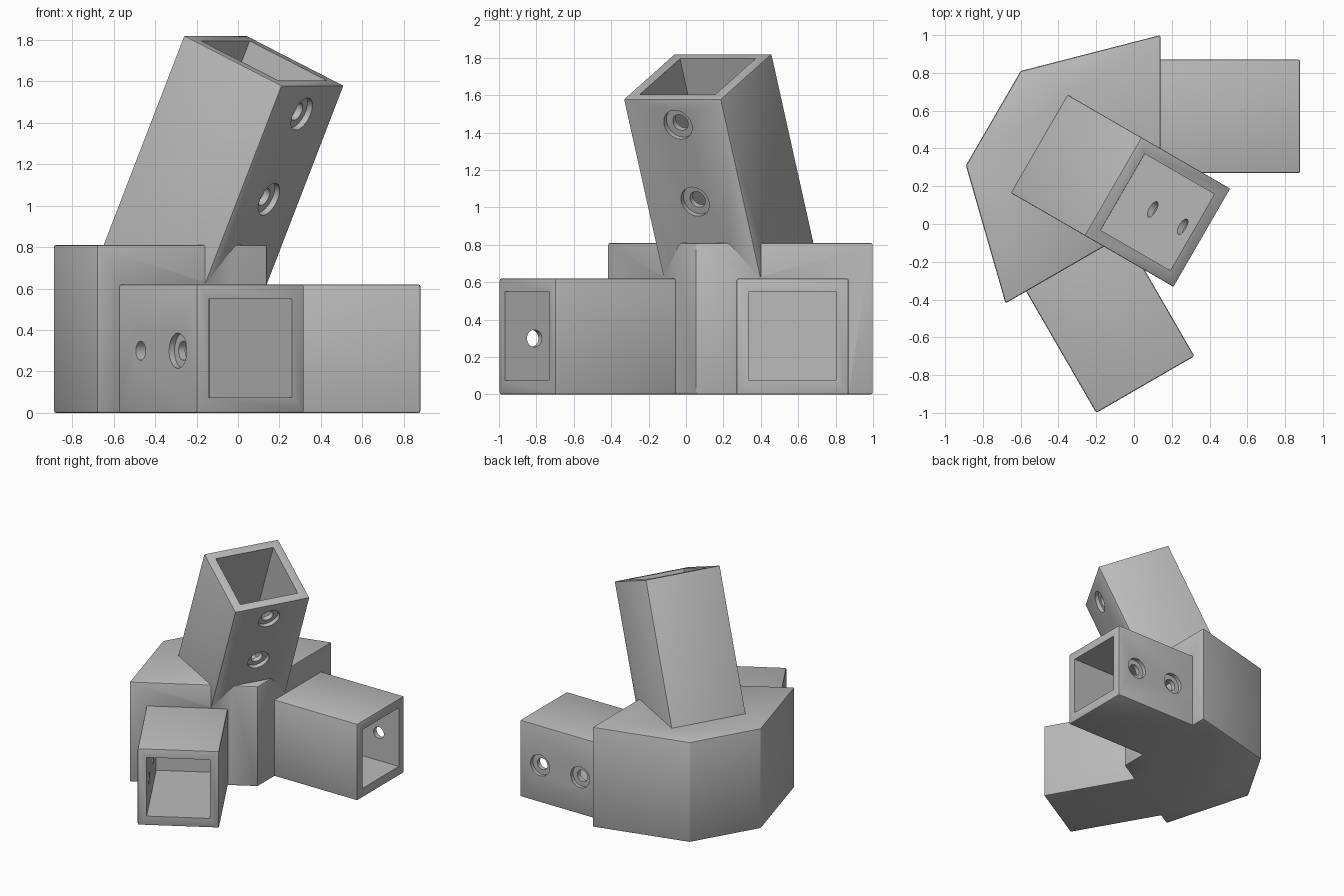
import bpy, bmesh
from math import radians, pi
from mathutils import Matrix, Vector

cube = bpy.data.objects.get("Cube")
if cube:
    bpy.data.objects.remove(cube, do_unlink=True)

grey = bpy.data.materials.new("matte_grey")
grey.use_nodes = True
grey.diffuse_color = (0.5, 0.5, 0.5, 1)
grey.node_tree.nodes["Principled BSDF"].inputs["Base Color"].default_value = (0.5, 0.5, 0.5, 1)

UP = Vector((0, 0, 1))


def make(name, bm, frame, bevel=0):
    """Turn a bmesh into an object, with optional rounded edges."""
    if bevel:
        bmesh.ops.bevel(bm, geom=bm.edges[:], offset=bevel, segments=2,
                        profile=0.5, affect='EDGES')
    bm.transform(frame)
    bmesh.ops.recalc_face_normals(bm, faces=bm.faces[:])
    mesh = bpy.data.meshes.new(name)
    bm.to_mesh(mesh)
    bm.free()
    mesh.materials.append(grey)
    obj = bpy.data.objects.new(name, mesh)
    bpy.context.collection.objects.link(obj)
    return obj


def box(name, low, high, frame, bevel=0):
    low, high = Vector(low), Vector(high)
    bm = bmesh.new()
    bmesh.ops.create_cube(bm, size=1)
    bm.transform(Matrix.Translation((low + high) / 2) @ Matrix.Diagonal((high - low).to_4d()))
    return make(name, bm, frame, bevel)


def rod(name, start, direction, length, radius, frame):
    """Cylinder running from start along direction."""
    bm = bmesh.new()
    bmesh.ops.create_cone(bm, cap_ends=True, segments=32, radius1=radius,
                          radius2=radius, depth=length)
    bm.transform(Matrix.Translation((0, 0, length / 2)))
    turn = UP.rotation_difference(Vector(direction)).to_matrix().to_4x4()
    return make(name, bm, frame @ Matrix.Translation(start) @ turn)


def combine(target, tool, operation):
    """Apply a boolean and discard the tool."""
    tool.hide_render = True
    mod = target.modifiers.new("combine", 'BOOLEAN')
    mod.operation, mod.object, mod.solver = operation, tool, 'EXACT'
    bpy.context.view_layer.objects.active = target
    bpy.ops.object.modifier_apply(modifier=mod.name)
    bpy.data.objects.remove(tool, do_unlink=True)


def screw_hole(name, point, inward, frame):
    """Counterbored hole through one wall: wide recess, narrow bore."""
    point, inward = Vector(point), Vector(inward)
    return [rod(name + "_recess", point - inward * 0.03, inward, 0.06, 0.085, frame),
            rod(name + "_bore", point - inward * 0.03, inward, 0.15, 0.046, frame)]


# Central hub: five-sided prism
bm = bmesh.new()
outline = [(0.14, 1.0), (-0.60, 0.81), (-0.89, 0.31), (-0.68, -0.42), (0.14, 0.053)]
base = bm.faces.new([bm.verts.new((x, y, 0)) for x, y in outline])
grown = bmesh.ops.extrude_face_region(bm, geom=[base])
bmesh.ops.translate(bm, vec=(0, 0, 0.81),
                    verts=[g for g in grown["geom"] if isinstance(g, bmesh.types.BMVert)])
bracket = make("corner_bracket", bm, Matrix.Identity(4), 0.01)

solids, cuts = [], []

# Two horizontal arms, each with a square socket and two holes on its outer side
for name, end, turn, side in (("left_arm", (0.88, 0.57, 0), 0, 1),
                              ("front_arm", (0.06, -0.85, 0), -60, -1)):
    frame = Matrix.Translation(end) @ Matrix.Rotation(radians(turn), 4, 'Z')
    solids.append(box(name, (-0.9, -0.3, 0), (0, 0.3, 0.62), frame, 0.01))
    cuts.append(box(name + "_socket", (-0.8, -0.233, 0.075), (0.1, 0.233, 0.55), frame))
    for distance in (0.18, 0.54):
        cuts += screw_hole(name + "_hole", (-distance, side * 0.3, 0.3), (0, -side, 0), frame)

# Leaning tower, open at the top, holes on its underside
frame = (Matrix.Translation((0.125, 0.0625, 1.70)) @ Matrix.Rotation(-pi / 6, 4, 'Z')
         @ Matrix.Rotation(radians(24), 4, 'Y'))
solids.append(box("tower", (-0.298, -0.3, -1.4), (0.298, 0.3, 0), frame, 0.006))
cuts.append(box("tower_socket", (-0.234, -0.233, -1.05), (0.234, 0.233, 0.1), frame))
for distance in (0.15, 0.6):
    cuts += screw_hole("tower_hole", (0.298, 0, -distance), (-1, 0, 0), frame)

for solid in solids:
    combine(bracket, solid, 'UNION')
for cut in cuts:
    combine(bracket, cut, 'DIFFERENCE')

# Smooth rounded edges and bores, keep the flats crisp
bpy.ops.object.select_all(action='DESELECT')
bracket.select_set(True)
bpy.context.view_layer.objects.active = bracket
bpy.ops.object.shade_smooth_by_angle(angle=radians(30))
